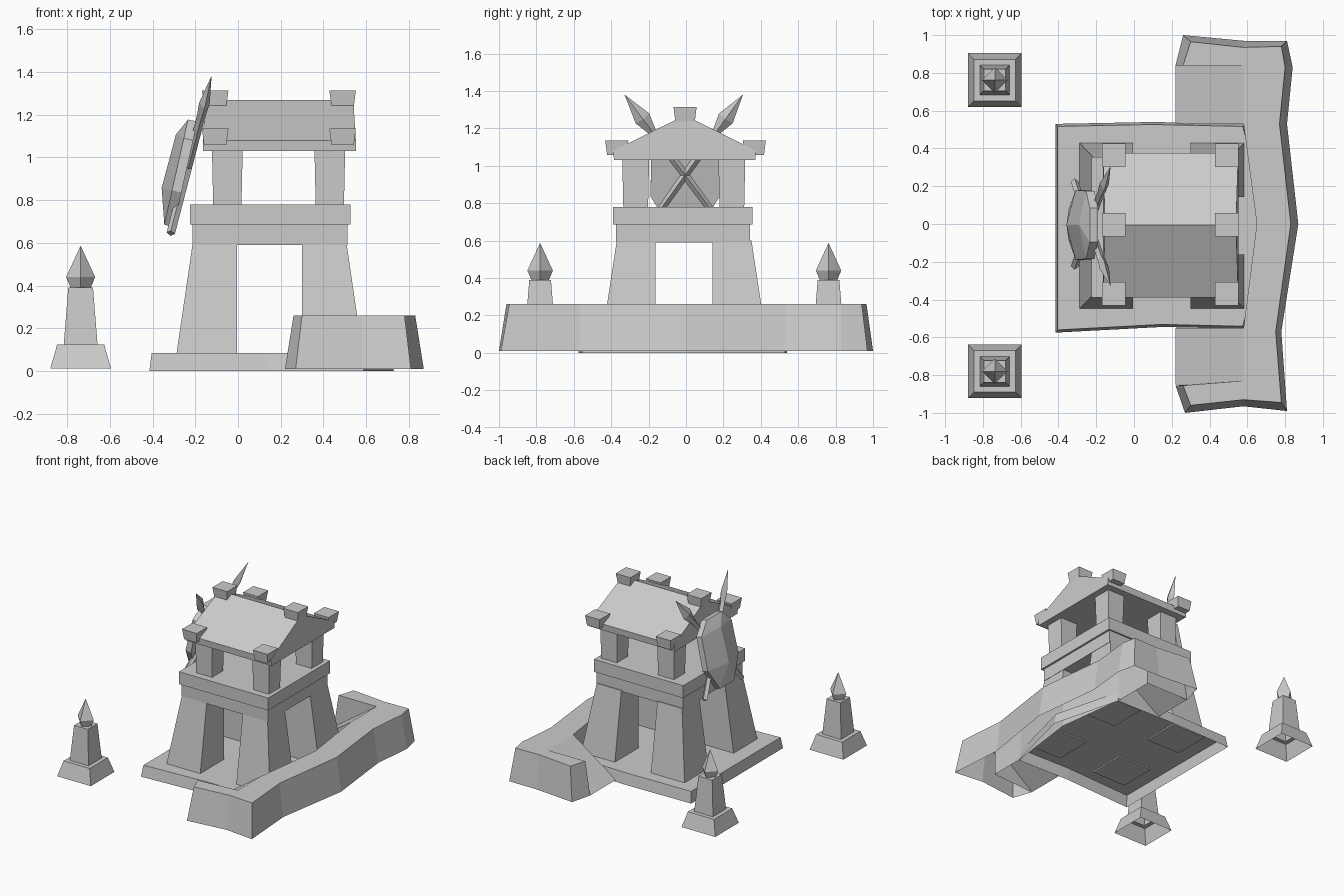
import bpy, bmesh
from math import pi, cos, sin
from mathutils import Vector

if "Cube" in bpy.data.objects:
    bpy.data.objects.remove(bpy.data.objects["Cube"])


def mesh_obj(name, verts, faces):
    bm = bmesh.new()
    vs = [bm.verts.new(v) for v in verts]
    for f in faces:
        bm.faces.new([vs[i] for i in f])
    bmesh.ops.recalc_face_normals(bm, faces=bm.faces)
    me = bpy.data.meshes.new(name)
    bm.to_mesh(me)
    bm.free()
    ob = bpy.data.objects.new(name, me)
    bpy.context.collection.objects.link(ob)
    return ob


def loft(name, rings, top=True, bottom=True):
    n = len(rings[0])
    verts = [v for r in rings for v in r]
    faces = [(k*n + i, k*n + (i+1) % n, (k+1)*n + (i+1) % n, (k+1)*n + i)
             for k in range(len(rings)-1) for i in range(n)]
    if bottom:
        faces.append(tuple(range(n))[::-1])
    if top:
        faces.append(tuple(range(n*(len(rings)-1), n*len(rings))))
    return mesh_obj(name, verts, faces)


def rect(x0, x1, y0, y1, z):
    return [(x0, y0, z), (x1, y0, z), (x1, y1, z), (x0, y1, z)]


def square(x, y, h, z):
    return rect(x-h, x+h, y-h, y+h, z)


# hollow ground plate
plate = [(-.415, .53), (.1, .54), (.59, .53), (.73, 0), (.59, -.555), (.15, -.545), (-.415, -.575)]
loft("base_plate", [[(x, y, 0) for x, y in plate],
                    [(x*.975, y*.975, .085) for x, y in plate]], bottom=False)

# curved defensive wall: (bottom x, y, top x, y), open underneath
wall = [(.22, .84, .26, .84), (.26, 1, .30, .965), (.58, .97, .58, .935), (.81, .97, .78, .94),
        (.84, .83, .80, .83), (.81, .53, .77, .53), (.87, 0, .83, 0), (.78, -.57, .75, -.57),
        (.81, -.99, .78, -.945), (.58, -.965, .58, -.93), (.27, -1, .30, -.96),
        (.22, -.855, .26, -.855), (.58, -.83, .58, -.83), (.58, -.55, .58, -.55),
        (.65, 0, .65, 0), (.58, .53, .58, .53), (.58, .84, .58, .84)]
loft("rampart_wall", [[(a, b, .01) for a, b, c, d in wall],
                      [(c, d, .26) for a, b, c, d in wall]], bottom=False)

# ramps climbing to the wall top
for tag, ya, yb in (("back", .84, .53), ("front", -.85, -.55)):
    mesh_obj("ramp_" + tag,
             [(.22, ya, .01), (.22, yb, .01), (.58, yb, .26), (.58, ya, .26), (.58, yb, .01)],
             [(0, 1, 2, 3), (1, 4, 2)])

# tapered legs and upper posts at the four corners
cx, cy = .148, -.01
for sx in (-1, 1):
    for sy in (-1, 1):
        def corner(outx, outy, inn, z):
            xs = sorted((cx + sx*outx, cx + sx*inn))
            ys = sorted((cy + sy*outy, cy + sy*inn))
            return rect(*xs, *ys, z)
        loft("leg", [corner(.437, .44, .152, .075), corner(.36, .36, .152, .60)])
        px, py = .19 + sx*.24, -.012 + sy*.257
        loft("upper_post", [square(px, py, .066, .77), square(px, py, .072, 1.04)])

# platform
loft("platform_beam", [rect(-.213, .512, -.373, .343, .59), rect(-.213, .512, -.373, .343, .69)])
loft("platform_floor", [rect(-.225, .527, -.39, .355, .685), rect(-.225, .527, -.39, .355, .78)])

# gabled roof
roof = [(-.385, 1.03), (.37, 1.03), (.375, 1.08), (-.005, 1.27), (-.39, 1.08)]
loft("roof", [[(x + (.012*s if z < 1.1 else 0), y, z) for y, z in roof]
              for x, s in ((-.153, -1), (.54, 1))])

# cap blocks on ridge and eaves
for x in (-.107, .49):
    for y, z in ((-.37, 1.058), (-.005, 1.237), (.365, 1.058)):
        loft("roof_block", [square(x, y, .052, z), square(x, y, .062, z + .077)])

# spiked pillars
for y in (.762, -.78):
    x = -.737
    loft("pillar", [square(x, y, h, z) for h, z in
                    ((.142, .012), (.11, .125), (.079, .125), (.058, .39))], bottom=False)
    loft("pillar_spike", [[(x + r*cos(i*pi/2), y + r*sin(i*pi/2), z) for i in range(4)]
                          for r, z in ((.045, .385), (.068, .44), (.001, .585))])

# leaning shield with raised centre
up = Vector((.105, 0, .465)).normalized()
out = Vector((-up.z, 0, up.x))
mid = Vector((-.25, -.005, .925))
outline = [(.09, .25), (.18, .16), (.185, -.09), (.085, -.255),
           (-.085, -.255), (-.185, -.09), (-.18, .16), (-.09, .25)]


def on_shield(y, v, n):
    return mid + Vector((0, y, 0)) + up*v + out*n


verts = [on_shield(y, v, n) for n in (-.005, .04) for y, v in outline]
verts += [on_shield(0, .17, .08), on_shield(0, -.09, .09)]
hi, lo = 16, 17
faces = [tuple(range(8))] + [(i, (i+1) % 8, 8 + (i+1) % 8, 8+i) for i in range(8)]
faces += [(15, 8, hi), (8, 9, hi), (9, 10, lo, hi), (10, 11, lo),
          (11, 12, lo), (12, 13, lo), (13, 14, hi, lo), (14, 15, hi)]
mesh_obj("shield", verts, faces)

# crossed spears behind the shield
for s in (-1, 1):
    a = Vector((-.315, -.225*s, .645))
    b = Vector((-.125, .315*s - .012, 1.378))
    d = (b - a).normalized()
    side = Vector((1, 0, 0)).cross(d).normalized()
    thin = d.cross(side)

    def ring(t, w, h):
        p = a.lerp(b, t)
        return [p + side*w, p + thin*h, p - side*w, p - thin*h]
    loft("spear_shaft", [ring(0, .02, .02), ring(.76, .02, .02)])
    loft("spear_head", [ring(.72, .018, .018), ring(.83, .045, .025), ring(1, .001, .001)])
